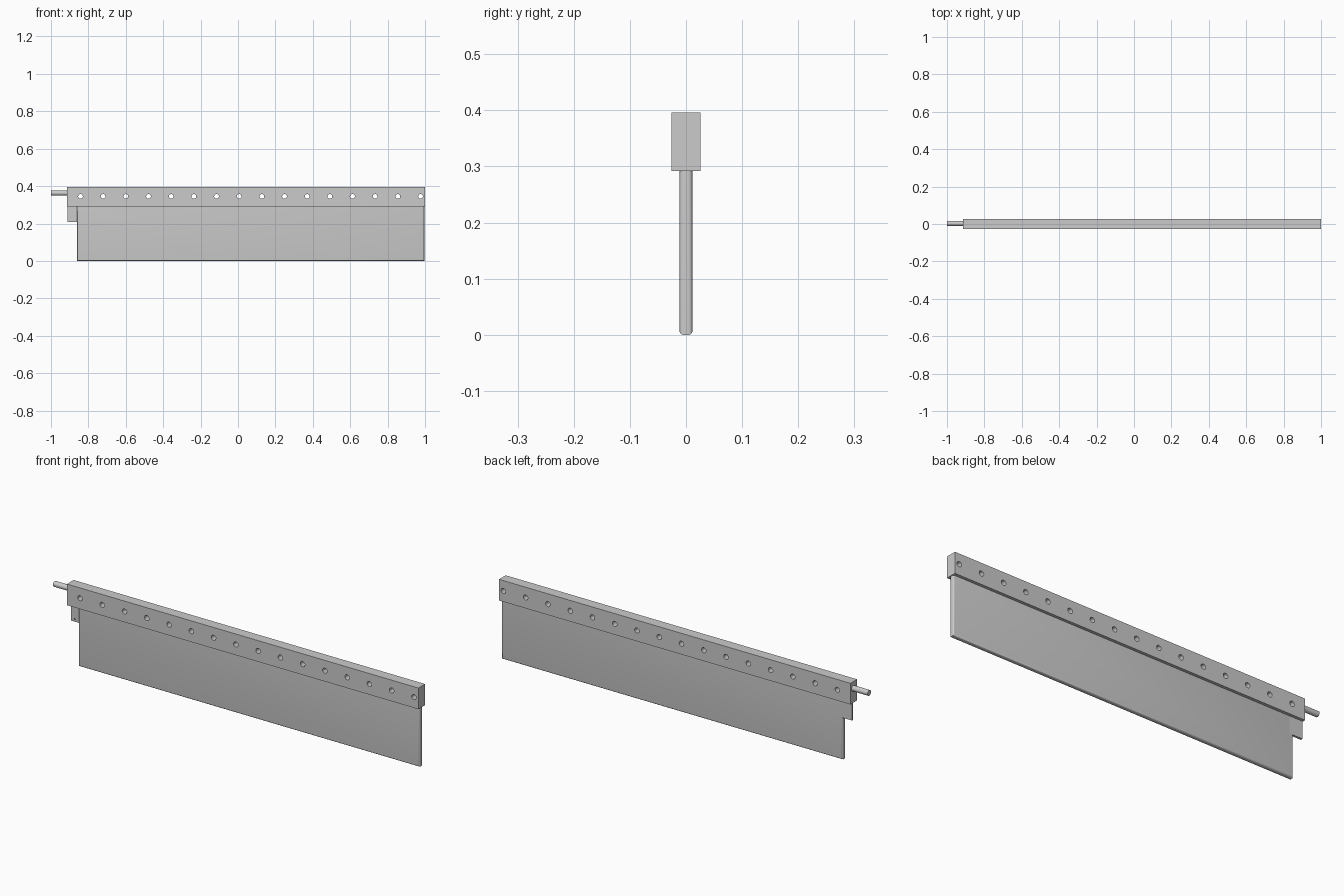
import bpy, bmesh, math
from mathutils import Matrix

if "Cube" in bpy.data.objects:
    bpy.data.objects.remove(bpy.data.objects["Cube"])


def finish(name, bm):
    bmesh.ops.recalc_face_normals(bm, faces=bm.faces)
    me = bpy.data.meshes.new(name)
    bm.to_mesh(me)
    bm.free()
    ob = bpy.data.objects.new(name, me)
    bpy.context.collection.objects.link(ob)
    return ob


def box_bm(x0, x1, y0, y1, z0, z1):
    bm = bmesh.new()
    bmesh.ops.create_cube(bm, size=1)
    for v in bm.verts:
        v.co = ((x0, x1)[v.co.x > 0], (y0, y1)[v.co.y > 0], (z0, z1)[v.co.z > 0])
    return bm


def add_cylinder(bm, radius, depth, centre, axis, segments=24):
    # axis is the rotation axis that turns the upright cylinder
    m = Matrix.Translation(centre) @ Matrix.Rotation(math.pi / 2, 4, axis)
    bmesh.ops.create_cone(bm, cap_ends=True, segments=segments, radius1=radius,
                          radius2=radius, depth=depth, matrix=m)


def activate(ob):
    bpy.ops.object.select_all(action='DESELECT')
    ob.select_set(True)
    bpy.context.view_layer.objects.active = ob


def cut(ob, cutter):
    mod = ob.modifiers.new("holes", 'BOOLEAN')
    mod.operation = 'DIFFERENCE'
    mod.solver = 'EXACT'
    mod.object = cutter
    activate(ob)
    bpy.ops.object.modifier_apply(modifier=mod.name)
    bpy.data.objects.remove(cutter)
    bpy.ops.object.shade_smooth_by_angle(angle=math.radians(30))


# Clamp bar with a row of through holes
bar = finish("clamp_bar", box_bm(-0.913, 1.0, -0.026, 0.026, 0.292, 0.396))
bm = bmesh.new()
for i in range(16):
    add_cylinder(bm, 0.0125, 0.2, (-0.842 + i * 0.1212, 0, 0.345), 'X')
cut(bar, finish("hole_cutter", bm))

# Blade with rounded bottom and end edges
X0, X1, T = -0.86, 0.996, 0.0115
bm = box_bm(X0, X1, -T, T, 0.0, 0.295)
edges = []
for e in bm.edges:
    a, b = (v.co for v in e.verts)
    along_y = abs(a.y - b.y) > 1e-5
    top = min(a.z, b.z) > 0.2
    if not along_y and not top:
        edges.append(e)
bmesh.ops.bevel(bm, geom=edges, offset=0.007, segments=4, profile=0.5, affect='EDGES')
blade = finish("blade", bm)
activate(blade)
bpy.ops.object.shade_smooth_by_angle(angle=math.radians(30))

# Thin end tab, flush with the back of the blade, with a tiny blind hole
tab = finish("end_tab", box_bm(-0.911, -0.84, 0.001, T + 0.0002, 0.207, 0.294))
bm = bmesh.new()
add_cylinder(bm, 0.004, 0.012, (-0.89, 0, 0.219), 'X', 16)
cut(tab, finish("tab_hole_cutter", bm))

# Round pin sticking out of the bar end
bm = bmesh.new()
add_cylinder(bm, 0.0135, 0.095, (-0.9525, 0.003, 0.363), 'Y', 32)
pin = finish("end_pin", bm)
activate(pin)
bpy.ops.object.shade_smooth_by_angle(angle=math.radians(30))
